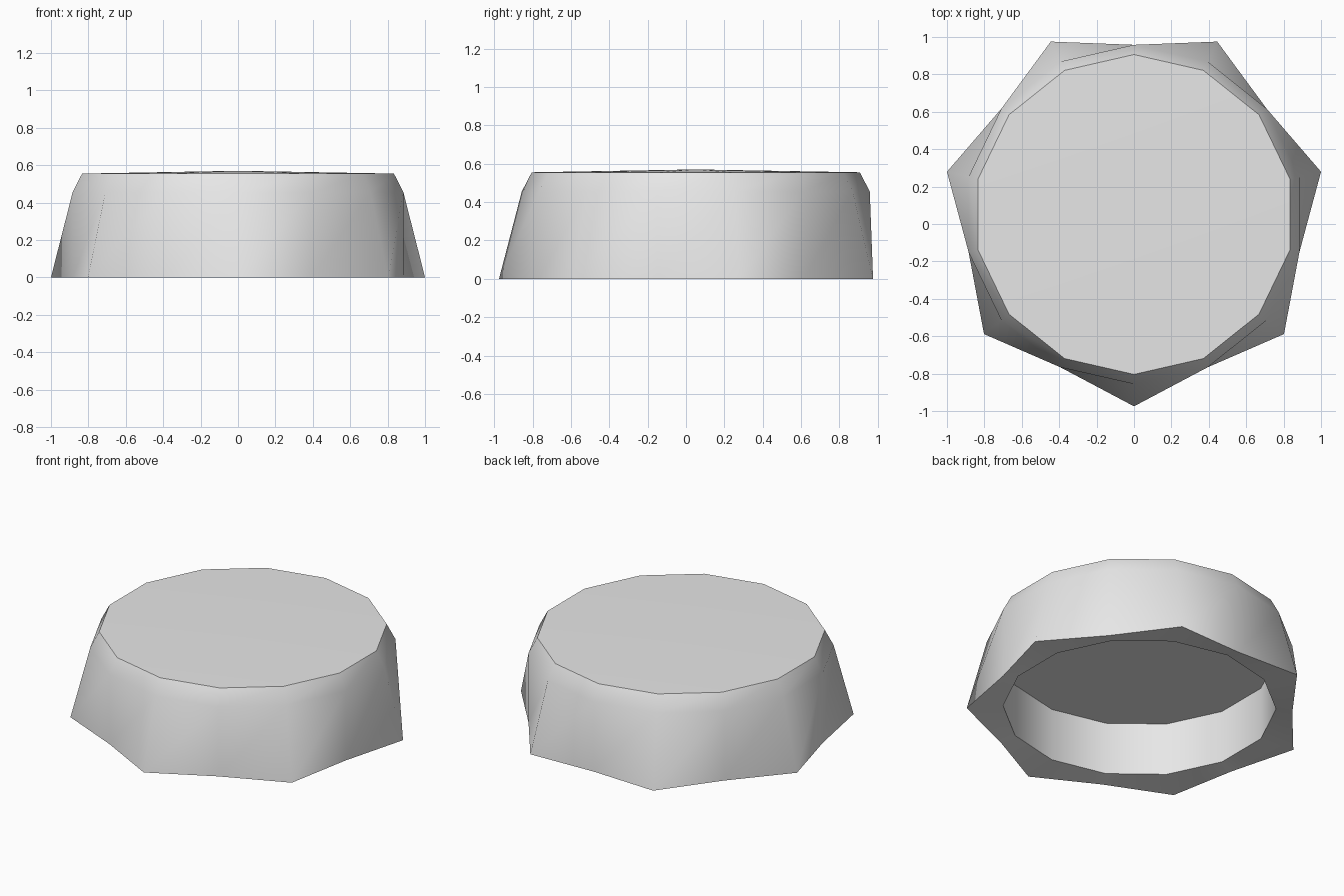
import bpy
import bmesh
from math import sin, cos, pi, radians

if "Cube" in bpy.data.objects:
    bpy.data.objects.remove(bpy.data.objects["Cube"], do_unlink=True)

SIDES = 14
CENTRE_Y = 0.051

grey = bpy.data.materials.new("light grey")
grey.use_nodes = True
grey.diffuse_color = (0.8, 0.8, 0.8, 1)
grey.node_tree.nodes["Principled BSDF"].inputs["Base Color"].default_value = (0.8, 0.8, 0.8, 1)

bm = bmesh.new()


def ring(valley, tip, z):
    """Ring of points, valleys and tips alternating, starting with a valley at the back."""
    points = []
    for i in range(SIDES):
        a = pi / 2 + 2 * pi * i / SIDES
        r = tip if i % 2 else valley
        points.append(bm.verts.new((r * cos(a), r * sin(a) + CENTRE_Y, z)))
    return points


def bridge(low, high):
    """Join two rings with triangles, all split along the same diagonal."""
    for i in range(SIDES):
        j = (i + 1) % SIDES
        bm.faces.new((low[i], low[j], high[j]))
        bm.faces.new((low[i], high[j], high[i]))


def cap(rim, z):
    """Close a ring with a fan to a centre point."""
    centre = bm.verts.new((0, CENTRE_Y, z))
    for i in range(SIDES):
        bm.faces.new((rim[i], rim[(i + 1) % SIDES], centre))


# Cavity ceiling and wall, underside, flared skirt, chamfer, shallow top
profile = [
    ring(0.81, 0.81, 0.365),
    ring(0.81, 0.81, 0.02),
    ring(0.907, 1.0257, 0.0),
    ring(0.907, 0.907, 0.455),
    ring(0.855, 0.855, 0.555),
]
for low, high in zip(profile, profile[1:]):
    bridge(low, high)
cap(profile[-1], 0.57)
cap(profile[0], 0.365)

bmesh.ops.recalc_face_normals(bm, faces=bm.faces)
mesh = bpy.data.meshes.new("flared_cap")
bm.to_mesh(mesh)
bm.free()
mesh.materials.append(grey)

body = bpy.data.objects.new("flared_cap", mesh)
bpy.context.collection.objects.link(body)
bpy.ops.object.select_all(action="DESELECT")
body.select_set(True)
bpy.context.view_layer.objects.active = body
bpy.ops.object.shade_smooth_by_angle(angle=radians(58))
